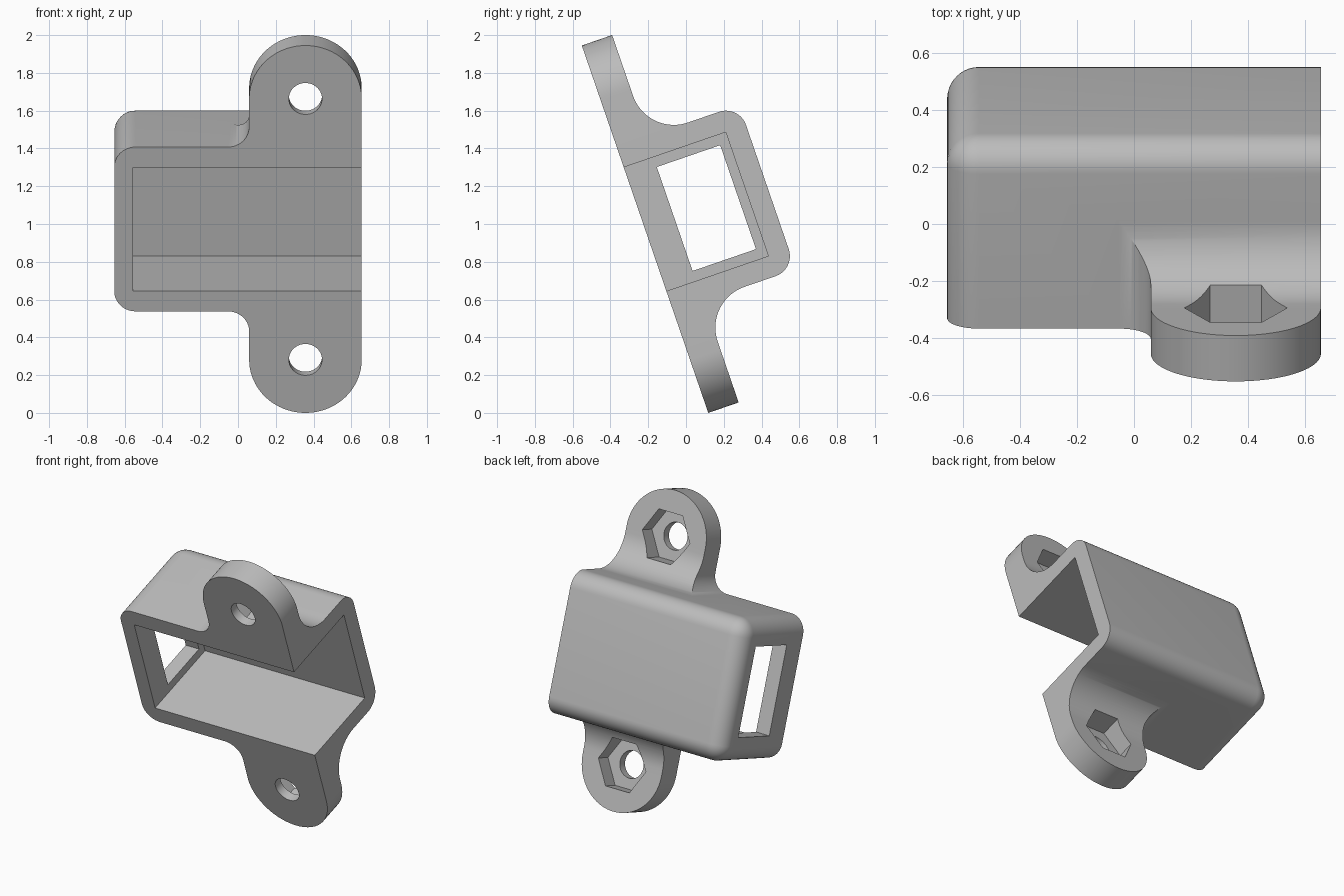
import bpy, bmesh
from math import sin, cos, radians
from mathutils import Vector

old = bpy.data.objects.get("Cube")
if old:
    bpy.data.objects.remove(old, do_unlink=True)

grey = bpy.data.materials.new("plain grey")
grey.use_nodes = True
colour = (0.5, 0.5, 0.5, 1)
grey.diffuse_color = colour
grey.node_tree.nodes["Principled BSDF"].inputs["Base Color"].default_value = colour

LEFT, RIGHT = -0.655, 0.655          # ends of the housing
HALF, DEPTH, R = 0.46, 0.685, 0.112  # half height, depth, edge radius
TAB_R, TAB_T, TOP = 0.298, 0.17, 1.0285
TAB_X, TAB_Z = RIGHT - TAB_R, TOP - TAB_R
FILLET = 0.228
TILT = radians(19)


def finish(name, bm):
    bmesh.ops.recalc_face_normals(bm, faces=bm.faces)
    mesh = bpy.data.meshes.new(name)
    bm.to_mesh(mesh)
    bm.free()
    mesh.materials.append(grey)
    ob = bpy.data.objects.new(name, mesh)
    bpy.context.collection.objects.link(ob)
    return ob


def arc(cx, cy, r, a0, a1, n):
    angles = [radians(a0 + (a1 - a0) * i / n) for i in range(n + 1)]
    return [(cx + r * cos(a), cy + r * sin(a)) for a in angles]


def prism(name, points, axis, lo, hi):
    """Extrude an outline (x,z) along y, or (y,z) along x."""
    bm = bmesh.new()
    place = (lambda p: (p[0], lo, p[1])) if axis == "y" else (lambda p: (lo, *p))
    face = bm.faces.new([bm.verts.new(place(p)) for p in points])
    ext = bmesh.ops.extrude_face_region(bm, geom=[face])["geom"]
    step = Vector((0, hi - lo, 0) if axis == "y" else (hi - lo, 0, 0))
    bmesh.ops.translate(bm, vec=step, verts=[v for v in ext if isinstance(v, bmesh.types.BMVert)])
    return finish(name, bm)


def block(name, x0, x1, y0, y1, half):
    return prism(name, [(x0, -half), (x1, -half), (x1, half), (x0, half)], "y", y0, y1)


def combine(target, other, operation):
    mod = target.modifiers.new("combine", "BOOLEAN")
    mod.operation, mod.object, mod.solver = operation, other, "EXACT"
    bpy.context.view_layer.objects.active = target
    bpy.ops.object.modifier_apply(modifier=mod.name)
    bpy.data.objects.remove(other, do_unlink=True)


# Housing block, rounded at the closed end and along the back
bracket = block("sensor_bracket", LEFT, RIGHT, 0, DEPTH, HALF)
bm = bmesh.new()
bm.from_mesh(bracket.data)
edges = []
for e in bm.edges:
    mid = (e.verts[0].co + e.verts[1].co) / 2
    if mid.x < RIGHT - 0.1 and mid.y > 0.1:
        edges.append(e)
bmesh.ops.bevel(bm, geom=edges, offset=R, segments=10, profile=0.5, affect="EDGES")
bm.to_mesh(bracket.data)
bm.free()

# Mounting tabs: front outline intersected with filleted side outline
front = [(RIGHT, 0.3)] + arc(TAB_X, TAB_Z, TAB_R, 0, 180, 40)
front += arc(TAB_X - TAB_R - R, HALF + R, R, 0, -90, 12) + [(TAB_X - TAB_R - R, 0.3)]
side = [(0, 0.25), (0, 1.2), (TAB_T, 1.2)]
side += arc(TAB_T + FILLET, HALF + FILLET, FILLET, 180, 270, 20) + [(TAB_T + FILLET, 0.25)]
for s in (1, -1):
    flip = lambda pts: [(a, s * b) for a, b in pts]
    tab = prism("tab", flip(front), "y", -0.2, 1)
    combine(tab, prism("tab_side", flip(side), "x", -0.5, 1), "INTERSECT")
    combine(bracket, tab, "UNION")

# Cavity open to the front and one end, and a window in the closed end
combine(bracket, block("cavity", LEFT + 0.1, 1, -0.2, 0.571, 0.3465), "DIFFERENCE")
combine(bracket, block("window", -1, -0.4, 0.166, 0.521, 0.291), "DIFFERENCE")

# Bolt holes and hexagonal nut pockets
for s in (1, -1):
    hole = arc(TAB_X, s * TAB_Z, 0.088, 0, 360, 40)[:-1]
    nut = arc(TAB_X, s * TAB_Z, 0.18, 0, 360, 6)[:-1]
    combine(bracket, prism("hole", hole, "y", -0.2, 0.5), "DIFFERENCE")
    combine(bracket, prism("nut", nut, "y", 0.06, 0.6), "DIFFERENCE")

# Lean the whole part back onto its lower tab
bracket.rotation_euler.x = TILT
bracket.location = (0, 0.118 - TOP * sin(TILT), TOP * cos(TILT))
bpy.ops.object.select_all(action="DESELECT")
bracket.select_set(True)
bpy.context.view_layer.objects.active = bracket
bpy.ops.object.transform_apply(location=True, rotation=True, scale=True)
bpy.ops.object.shade_smooth_by_angle(angle=radians(30))
